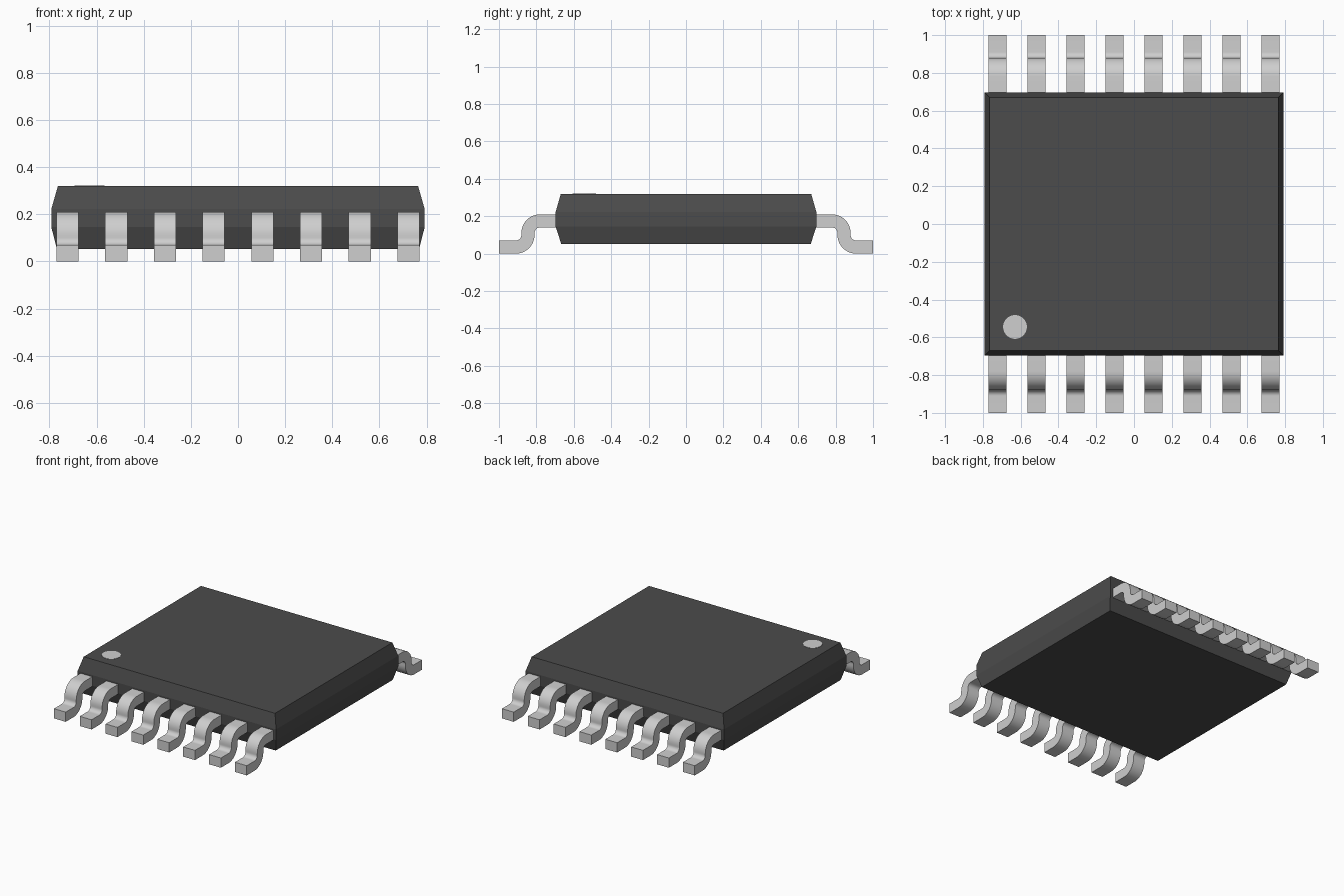
import bpy, bmesh, math

cube = bpy.data.objects.get("Cube")
if cube:
    bpy.data.objects.remove(cube, do_unlink=True)


def make_material(name, rgb, metallic=0.0):
    mat = bpy.data.materials.new(name)
    mat.use_nodes = True
    mat.diffuse_color = (*rgb, 1)
    bsdf = mat.node_tree.nodes["Principled BSDF"]
    bsdf.inputs["Base Color"].default_value = (*rgb, 1)
    bsdf.inputs["Roughness"].default_value = 0.6
    return mat


black = make_material("black plastic", (0.072, 0.072, 0.072))
silver = make_material("silver metal", (0.62, 0.62, 0.62))


def make_object(name, bm, mat):
    bmesh.ops.recalc_face_normals(bm, faces=bm.faces)
    mesh = bpy.data.meshes.new(name)
    bm.to_mesh(mesh)
    bm.free()
    mesh.materials.append(mat)
    obj = bpy.data.objects.new(name, mesh)
    bpy.context.collection.objects.link(obj)
    return obj


# Body: stacked rectangles, drafted above and below the parting band
bm = bmesh.new()
rings = []
for half_x, half_y, z in [(0.768, 0.667, 0.052), (0.792, 0.697, 0.145),
                          (0.792, 0.697, 0.222), (0.764, 0.669, 0.32)]:
    rings.append([bm.verts.new((sx * half_x, sy * half_y, z))
                  for sx, sy in [(-1, -1), (1, -1), (1, 1), (-1, 1)]])
for low, high in zip(rings, rings[1:]):
    for i in range(4):
        j = (i + 1) % 4
        bm.faces.new((low[i], low[j], high[j], high[i]))
bm.faces.new(rings[0])
bm.faces.new(rings[-1])
make_object("body", bm, black)

# Pin one marker: thin disc on the top face
bm = bmesh.new()
bmesh.ops.create_cone(bm, cap_ends=True, segments=48, radius1=0.063,
                      radius2=0.063, depth=0.004)
bmesh.ops.translate(bm, verts=bm.verts, vec=(-0.63, -0.545, 0.32))
make_object("pin_one_marker", bm, silver)

# Gull-wing lead profile: two opposite bends between flat ends
INNER, OUTER, STEPS = 0.03, 0.10, 12
WIDTH, PITCH, COUNT = 0.094, 0.2065, 8


def arc(cy, cz, radius, start, end):
    angles = [math.radians(start + (end - start) * i / STEPS)
              for i in range(STEPS + 1)]
    return [(cy + radius * math.cos(a), cz + radius * math.sin(a))
            for a in angles]


upper = [(0.65, 0.21)] + arc(0.78, 0.11, OUTER, 90, 0) \
    + arc(0.91, 0.10, INNER, 180, 270) + [(1.0, 0.07)]
lower = [(0.65, 0.14)] + arc(0.78, 0.11, INNER, 90, 0) \
    + arc(0.91, 0.10, OUTER, 180, 270) + [(1.0, 0.0)]


def make_lead(name, x, side):
    bm = bmesh.new()
    sections = []
    for (ya, za), (yb, zb) in zip(upper, lower):
        sections.append([bm.verts.new((x + dx, side * y, z)) for dx, y, z in (
            (-WIDTH / 2, ya, za), (WIDTH / 2, ya, za),
            (WIDTH / 2, yb, zb), (-WIDTH / 2, yb, zb))])
    for a, b in zip(sections, sections[1:]):
        for i in range(4):
            j = (i + 1) % 4
            bm.faces.new((a[i], a[j], b[j], b[i]))
    bm.faces.new(sections[0])
    bm.faces.new(sections[-1])
    return make_object(name, bm, silver)


# Leads along the front and back
leads = []
for side, label in ((-1, "front"), (1, "back")):
    for i in range(COUNT):
        x = (i - (COUNT - 1) / 2) * PITCH
        leads.append(make_lead(f"{label}_lead_{i + 1}", x, side))

# Smooth the bends, keep the lead edges crisp
bpy.ops.object.select_all(action="DESELECT")
for lead in leads:
    lead.select_set(True)
bpy.context.view_layer.objects.active = leads[0]
bpy.ops.object.shade_smooth_by_angle(angle=math.radians(30))
